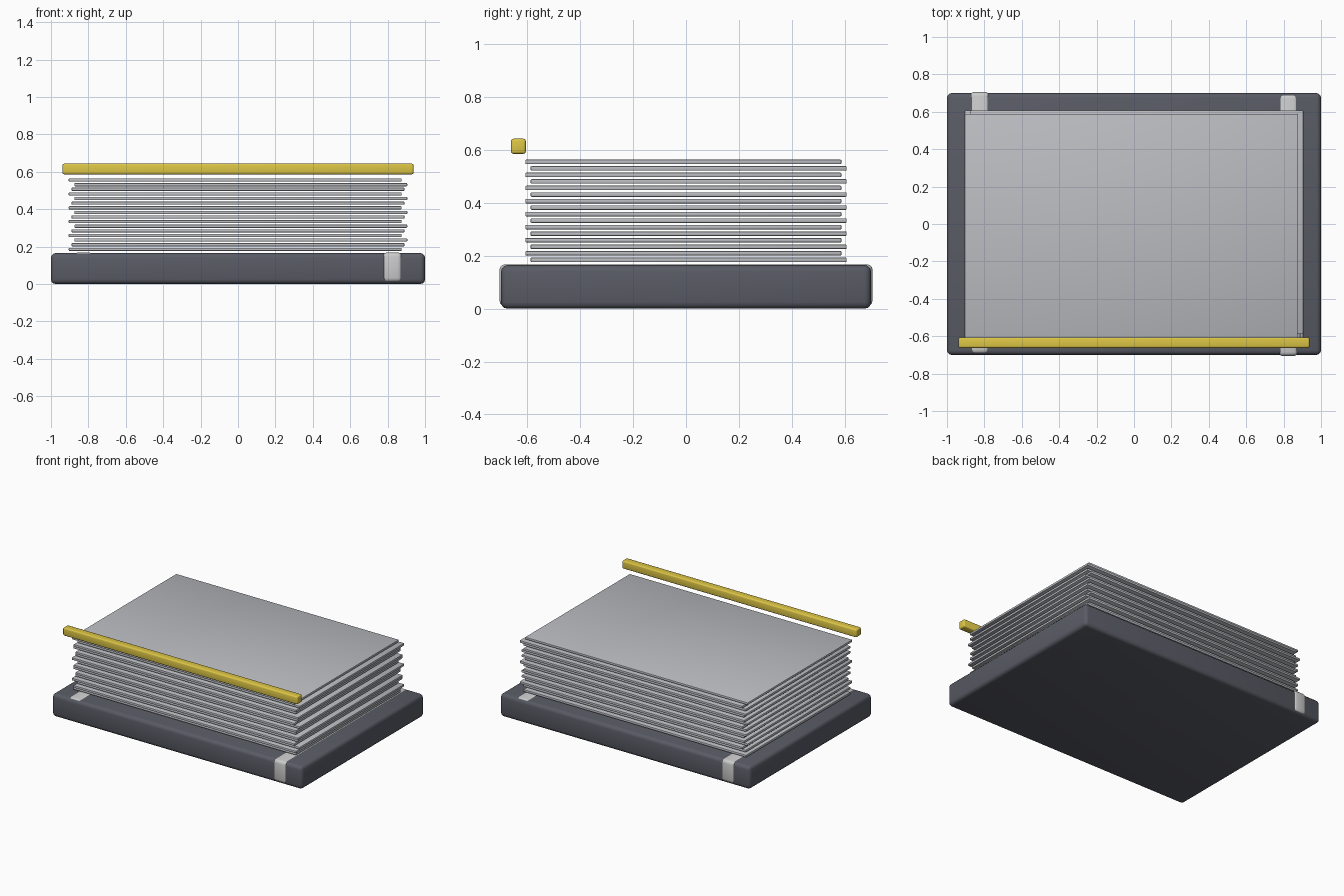
import bpy

if "Cube" in bpy.data.objects:
    bpy.data.objects.remove(bpy.data.objects["Cube"])


def material(name, rgb):
    m = bpy.data.materials.new(name)
    m.diffuse_color = (*rgb, 1)
    m.use_nodes = True
    m.node_tree.nodes["Principled BSDF"].inputs["Base Color"].default_value = m.diffuse_color
    return m


DARK = material("dark_grey", (0.10, 0.105, 0.13))
PAPER = material("paper_grey", (0.50, 0.51, 0.54))
LIGHT = material("light_grey", (0.60, 0.60, 0.62))
YELLOW = material("yellow", (0.72, 0.56, 0.06))


def block(name, lo, hi, bevel, mat, segments=3):
    """Rounded box between two opposite corners."""
    center = [(a + b) / 2 for a, b in zip(lo, hi)]
    bpy.ops.mesh.primitive_cube_add(size=1, location=center)
    ob = bpy.context.object
    ob.name = name
    ob.scale = [b - a for a, b in zip(lo, hi)]
    bpy.ops.object.transform_apply(location=False, rotation=False, scale=True)
    mod = ob.modifiers.new("rounded_edges", "BEVEL")
    mod.width = bevel
    mod.segments = segments
    bpy.ops.object.modifier_apply(modifier=mod.name)
    bpy.ops.object.shade_smooth_by_angle()
    ob.data.materials.append(mat)
    return ob


# Heavy tray under the stack
block("base", (-1, -0.7, 0), (1, 0.7, 0.165), 0.025, DARK)

# Two straps across the tray, each shifted slightly along y
for side, x, dy in (("left", -0.825, 0.006), ("right", 0.825, -0.006)):
    block(f"strap_{side}", (x - 0.052, dy - 0.7, 0.01),
          (x + 0.052, dy + 0.7, 0.168), 0.022, LIGHT)

# Sixteen loosely stacked sheets with staggered edges
for i in range(16):
    x = (i % 3 - 1) * 0.015
    y = 0.01 if i % 2 == 0 else -0.01
    z = 0.185 + i * 0.0247
    block(f"sheet_{i + 1:02d}", (x - 0.89, y - 0.598, z - 0.0085),
          (x + 0.89, y + 0.598, z + 0.0085), 0.004, PAPER, 2)

# Yellow bar floating above the front edge
block("front_bar", (-0.938, -0.662, 0.586), (0.938, -0.606, 0.643), 0.009, YELLOW)
